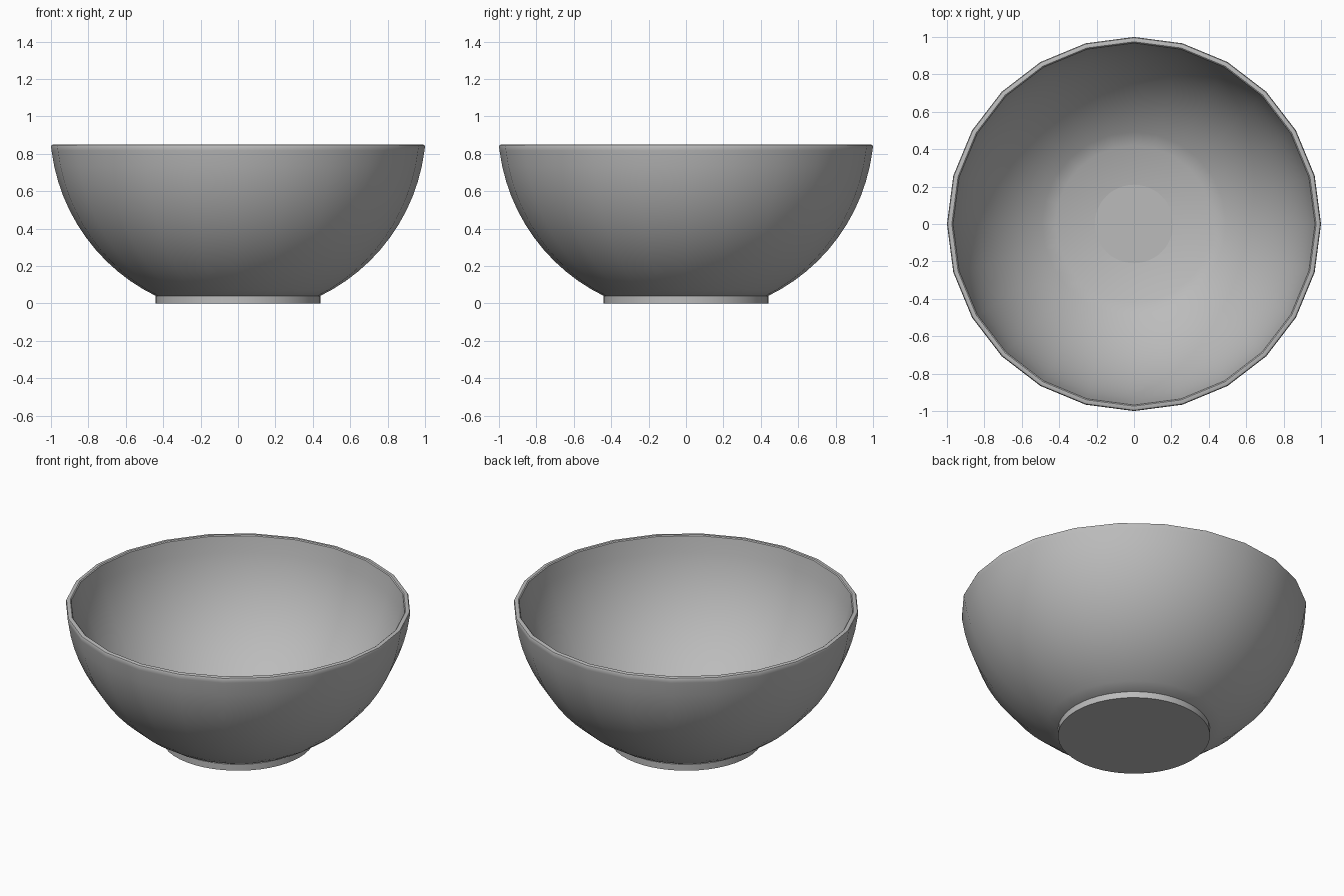
import bpy, bmesh, math

cube = bpy.data.objects.get("Cube")
if cube:
    bpy.data.objects.remove(cube, do_unlink=True)

SIDES = 24
CENTRE_Z = 0.944
OUTER_R = 1.005
INNER_R = 0.972


def material(name, color):
    m = bpy.data.materials.new(name)
    m.use_nodes = True
    m.diffuse_color = color
    m.node_tree.nodes["Principled BSDF"].inputs["Base Color"].default_value = color
    return m


def lathe(name, profile, mat, sides=SIDES):
    """Spin a (radius, height) profile around z; zero radii become poles."""
    bm = bmesh.new()
    verts = [bm.verts.new((r, 0, z)) for r, z in profile]
    edges = [bm.edges.new(pair) for pair in zip(verts, verts[1:])]
    bmesh.ops.spin(bm, geom=verts + edges, cent=(0, 0, 0), axis=(0, 0, 1),
                   angle=math.tau, steps=sides)
    bmesh.ops.remove_doubles(bm, verts=bm.verts, dist=0.0001)
    bmesh.ops.recalc_face_normals(bm, faces=bm.faces)
    mesh = bpy.data.meshes.new(name)
    bm.to_mesh(mesh)
    bm.free()
    mesh.materials.append(mat)
    ob = bpy.data.objects.new(name, mesh)
    bpy.context.collection.objects.link(ob)
    bpy.ops.object.select_all(action="DESELECT")
    ob.select_set(True)
    bpy.context.view_layer.objects.active = ob
    bpy.ops.object.shade_smooth_by_angle(angle=math.radians(35))
    return ob


def arc(radius, r_start, r_end, steps=12):
    """Points on the spherical wall between two horizontal radii."""
    a, b = math.asin(r_start / radius), math.asin(r_end / radius)
    angles = [a + (b - a) * i / steps for i in range(steps + 1)]
    return [(radius * math.sin(t), CENTRE_Z - radius * math.cos(t)) for t in angles]


grey = material("grey ceramic", (0.5, 0.5, 0.5, 1))

# Bowl: outer wall, softened rim, inner wall and flat floor
outer = arc(OUTER_R, 0.43, 0.997)
inner = arc(INNER_R, 0.965, 0.42)
floor_z = inner[-1][1]
rim = [(1.0, 0.838), (0.996, 0.847), (0.988, 0.85), (0.974, 0.85), (0.968, 0.845)]
lathe("bowl", [(0, outer[0][1])] + outer + rim + inner + [(0, floor_z)], grey)

# Foot under the bowl
lathe("foot", [(0, 0), (0.44, 0), (0.44, 0.04), (0, 0.04)], grey, 48)

# Shallow round disc in the middle of the floor
lathe("floor_disc", [(0, floor_z - 0.005), (0.21, floor_z - 0.005),
                     (0.21, floor_z + 0.003), (0, floor_z + 0.003)], grey, 48)
